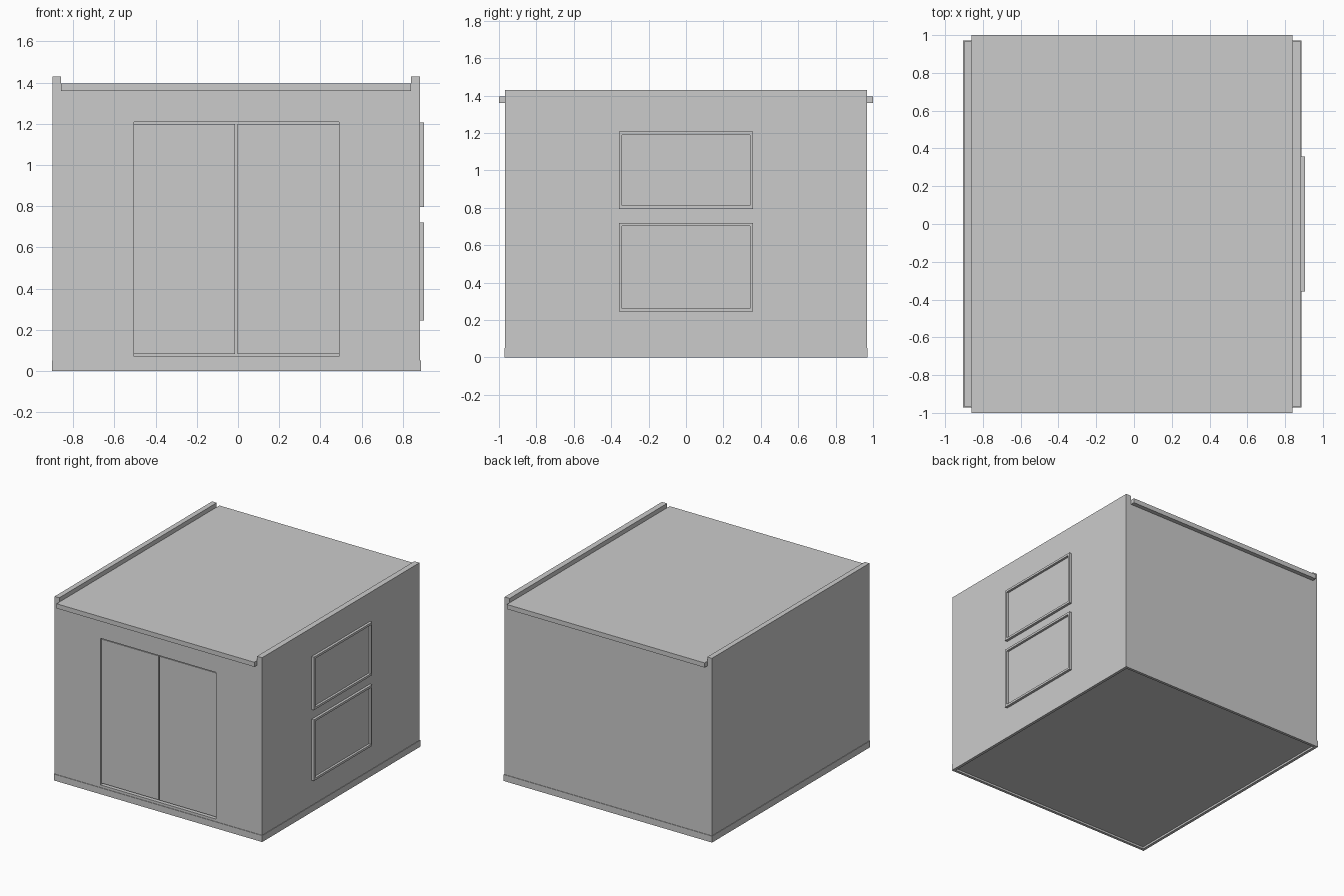
import bpy
import bmesh

if "Cube" in bpy.data.objects:
    bpy.data.objects.remove(bpy.data.objects["Cube"])


def finish(name, bm):
    bmesh.ops.recalc_face_normals(bm, faces=bm.faces)
    mesh = bpy.data.meshes.new(name)
    bm.to_mesh(mesh)
    bm.free()
    obj = bpy.data.objects.new(name, mesh)
    bpy.context.collection.objects.link(obj)
    return obj


def box(name, x, y, z):
    """Box from (min, max) pairs on each axis."""
    bm = bmesh.new()
    bmesh.ops.create_cube(bm, size=1)
    for v in bm.verts:
        v.co = [r[0] if c < 0 else r[1] for c, r in zip(v.co, (x, y, z))]
    return finish(name, bm)


def ring(name, axis, depth, outer, inner):
    """Rectangular frame; outer and inner are (u0, u1, v0, v1) across the axis."""
    bm = bmesh.new()

    def loop(rect, d):
        u0, u1, v0, v1 = rect
        verts = []
        for u, v in ((u0, v0), (u1, v0), (u1, v1), (u0, v1)):
            co = [u, v]
            co.insert(axis, d)
            verts.append(bm.verts.new(co))
        return verts

    loops = [loop(outer, depth[0]), loop(outer, depth[1]),
             loop(inner, depth[1]), loop(inner, depth[0])]
    for a, b in zip(loops, loops[1:] + loops[:1]):
        for i in range(4):
            j = (i + 1) % 4
            bm.faces.new((a[i], a[j], b[j], b[i]))
    return finish(name, bm)


LEFT, RIGHT, END = -0.90, 0.884, 0.967      # outer wall planes
IN_L, IN_R = -0.86, 0.84                    # inner faces of side walls
BOTTOM, EAVE, TOP = 0.015, 1.36, 1.43

# Side walls rise past the roof as parapets
box("left_wall", (LEFT, IN_L), (-END, END), (BOTTOM, TOP))
box("right_wall", (IN_R, RIGHT), (-END, END), (BOTTOM, TOP))
box("back_wall", (IN_L, IN_R), (END - 0.045, END), (BOTTOM, EAVE))

# Front wall with the doorway, and two slightly recessed door leaves
ring("front_wall", 1, (-END, -END + 0.045),
     (IN_L, IN_R, BOTTOM, EAVE), (-0.505, 0.49, 0.07, 1.21))
for name, x in (("left_door", (-0.505, -0.014)), ("right_door", (-0.003, 0.49))):
    box(name, x, (-END + 0.01, -END + 0.04), (0.081, 1.20))

# Floor, roof slab overhanging front and back, skirting round the base
box("floor", (IN_L, IN_R), (-END + 0.045, END - 0.045), (BOTTOM, 0.05))
box("roof", (IN_L, IN_R), (-1, 1), (EAVE, 1.396))
ring("skirting", 2, (0, 0.05), (LEFT - 0.004, RIGHT + 0.004, -0.971, 0.971),
     (LEFT + 0.018, RIGHT - 0.018, -0.95, 0.95))

# Window frames and panes on the right wall
for name, z0, z1 in (("upper", 0.795, 1.207), ("lower", 0.245, 0.72)):
    t = 0.017
    ring(name + "_window_frame", 0, (RIGHT - 0.01, 0.904),
         (-0.358, 0.358, z0, z1), (-0.358 + t, 0.358 - t, z0 + t, z1 - t))
    box(name + "_window_pane", (RIGHT - 0.008, RIGHT + 0.002),
        (-0.35, 0.35), (z0 + 0.008, z1 - 0.008))
